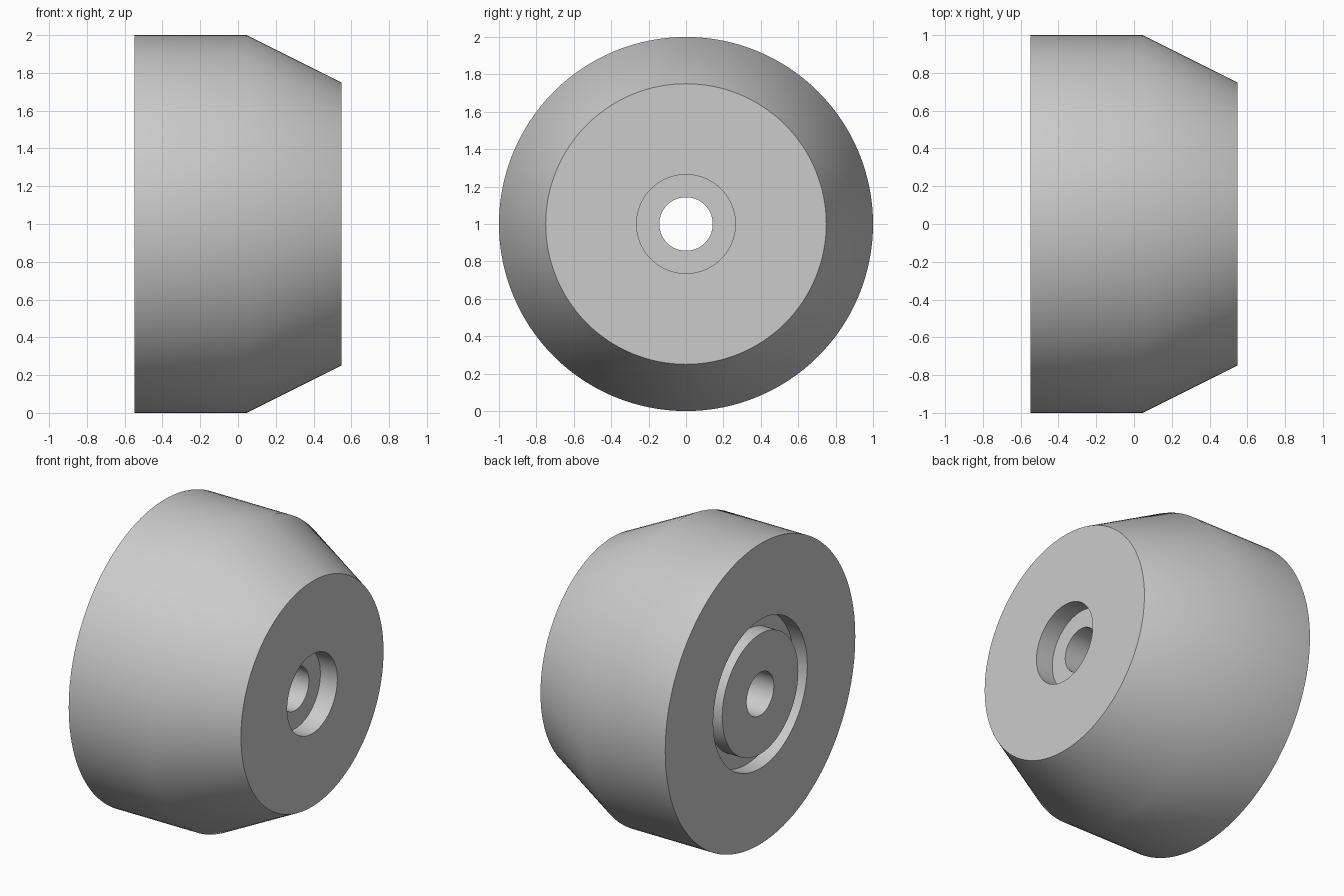
import bpy
import bmesh
import math
from mathutils import Vector

cube = bpy.data.objects.get("Cube")
if cube:
    bpy.data.objects.remove(cube, do_unlink=True)

SEGMENTS = 128
END = 0.547            # half the width along x
CENTRE = Vector((0, 0, 1))


def make_material(name, colour):
    mat = bpy.data.materials.new(name)
    mat.use_nodes = True
    mat.diffuse_color = colour
    mat.node_tree.nodes["Principled BSDF"].inputs["Base Color"].default_value = colour
    return mat


def lathe(name, profile, mat):
    """Turn a closed (x, radius) profile about the x axis."""
    bm = bmesh.new()
    verts = [bm.verts.new((x, 0, 1 + r)) for x, r in profile]
    edges = [bm.edges.new((v, verts[i - 1])) for i, v in enumerate(verts)]
    bmesh.ops.spin(bm, geom=verts + edges, cent=CENTRE, axis=(1, 0, 0),
                   angle=math.tau, steps=SEGMENTS)
    bmesh.ops.remove_doubles(bm, verts=bm.verts, dist=0.0005)
    bmesh.ops.recalc_face_normals(bm, faces=bm.faces)
    mesh = bpy.data.meshes.new(name)
    bm.to_mesh(mesh)
    bm.free()
    mesh.materials.append(mat)
    obj = bpy.data.objects.new(name, mesh)
    bpy.context.collection.objects.link(obj)
    return obj


# Wheel section: bore, ring groove, rim, tapered shoulder, counterbore
bore, groove_in, groove_out, recess = 0.143, 0.4, 0.495, 0.264
groove_floor = -END + 0.1
recess_floor = END - 0.125
profile = [
    (-END, bore),
    (-END, groove_in),
    (groove_floor, groove_in),
    (groove_floor, groove_out),
    (-END, groove_out),
    (-END, 1),
    (0.047, 1),
    (END, 0.75),
    (END, recess),
    (recess_floor, recess),
    (recess_floor, bore),
]
wheel = lathe("wheel", profile, make_material("light grey", (0.6, 0.6, 0.6, 1)))

# Smooth round walls, crisp rims
bpy.ops.object.select_all(action="DESELECT")
wheel.select_set(True)
bpy.context.view_layer.objects.active = wheel
bpy.ops.object.shade_smooth_by_angle(angle=math.radians(30))
